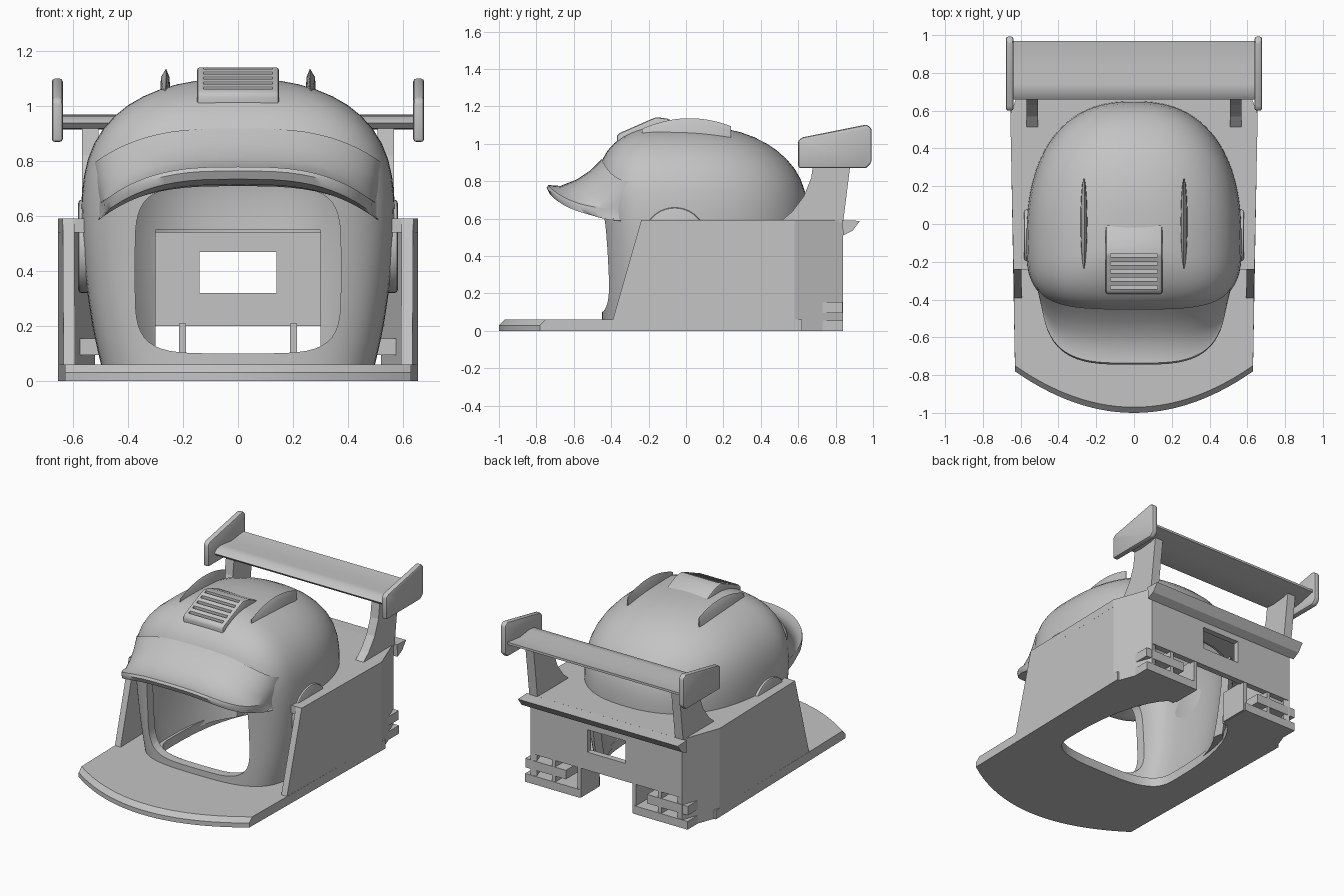
import bpy, bmesh
from math import sin, cos, pi, radians

if "Cube" in bpy.data.objects:
    bpy.data.objects.remove(bpy.data.objects["Cube"])

GREY = (0.55, 0.55, 0.55, 1)
mat = bpy.data.materials.new("plain grey")
mat.use_nodes = True
mat.diffuse_color = GREY
mat.node_tree.nodes["Principled BSDF"].inputs["Base Color"].default_value = GREY


def loft(name, rings, open_start=False):
    """Skin closed rings of equal length and cap the ends."""
    bm = bmesh.new()
    vs = [[bm.verts.new(p) for p in ring] for ring in rings]
    n = len(rings[0])
    for a, b in zip(vs, vs[1:]):
        for i in range(n):
            j = (i + 1) % n
            bm.faces.new((a[i], a[j], b[j], b[i]))
    if not open_start:
        bm.faces.new(vs[0][::-1])
    bm.faces.new(vs[-1])
    bmesh.ops.recalc_face_normals(bm, faces=bm.faces)
    me = bpy.data.meshes.new(name)
    bm.to_mesh(me)
    bm.free()
    me.materials.append(mat)
    ob = bpy.data.objects.new(name, me)
    bpy.context.collection.objects.link(ob)
    return ob


def across(name, pts, x0, x1):
    """Extrude a (y, z) profile along x."""
    return loft(name, [[(x, y, z) for y, z in pts] for x in (x0, x1)])


def upright(name, pts, z0, z1):
    """Extrude an (x, y) outline along z."""
    return loft(name, [[(x, y, z) for x, y in pts] for z in (z0, z1)])


def box(name, x0, x1, y0, y1, z0, z1):
    return upright(name, [(x0, y0), (x1, y0), (x1, y1), (x0, y1)], z0, z1)


def power(v, e):
    return (1 if v >= 0 else -1) * abs(v) ** e


def dome_ring(z, hx, yf, yb, n=48):
    """Horizontal helmet section, squarer in front than behind."""
    ring, yc = [], -0.1
    for i in range(n):
        c, s = cos(2 * pi * i / n), sin(2 * pi * i / n)
        p, a = (3.2, yc - yf) if s < 0 else (2.4, yb - yc)
        ring.append((hx * power(c, 2 / p), yc + a * power(s, 2 / p), z))
    return ring


def finish(ob, cutters=(), angle=35):
    """Cut, apply the modifiers and smooth the soft edges."""
    for c in cutters:
        c.hide_render = True
        m = ob.modifiers.new("cut", 'BOOLEAN')
        m.operation, m.solver, m.object = 'DIFFERENCE', 'EXACT', c
    bpy.context.view_layer.update()
    dg = bpy.context.evaluated_depsgraph_get()
    me = bpy.data.meshes.new_from_object(ob.evaluated_get(dg))
    ob.modifiers.clear()
    ob.data = me
    for c in cutters:
        bpy.data.objects.remove(c)
    bpy.ops.object.select_all(action='DESELECT')
    ob.select_set(True)
    bpy.context.view_layer.objects.active = ob
    bpy.ops.object.shade_smooth_by_angle(angle=radians(angle))
    return ob


def bevel(ob, width, segments=2):
    m = ob.modifiers.new("bevel", 'BEVEL')
    m.width, m.segments, m.limit_method = width, segments, 'ANGLE'


# Helmet shell: height, half width, front, back
sections = [
    (0.02, 0.49, -0.45, 0.60), (0.16, 0.525, -0.45, 0.615),
    (0.3, 0.548, -0.45, 0.63), (0.45, 0.565, -0.455, 0.645),
    (0.6, 0.575, -0.465, 0.655), (0.75, 0.567, -0.485, 0.645),
    (0.87, 0.53, -0.47, 0.59), (0.97, 0.455, -0.425, 0.49),
    (1.04, 0.35, -0.345, 0.37), (1.085, 0.22, -0.24, 0.22), (1.1, 0.1, -0.15, 0.06)]
shell = loft("helmet_shell", [dome_ring(*s) for s in sections], open_start=True)
shell.modifiers.new("soft", 'SUBSURF').levels = 1
solid = shell.modifiers.new("wall", 'SOLIDIFY')
solid.thickness, solid.offset = 0.06, -1
n = 48
face = [(0.375 * power(cos(2 * pi * i / n), 0.42), 0.405 + 0.305 * power(sin(2 * pi * i / n), 0.42))
        for i in range(n)]
face_cut = loft("face_cutter", [[(x, y, z) for x, z in face] for y in (-1, -0.15)])
finish(shell, [face_cut, box("neck_cutter", -0.3, 0.3, 0.25, 1, -0.1, 0.55)])

# Visor peak, swept around the brow with drooping ends
rings = []
for i in range(33):
    a = radians(-80 + 5 * i)
    sx, cy = power(sin(a), 0.57), cos(a) ** 0.57
    drop = 0.13 * abs(sx) ** 3
    root, tip = (0.53 * sx, -0.2 - 0.25 * cy), (0.495 * sx, -0.2 - 0.545 * cy)

    def at(t, z):
        return (root[0] + (tip[0] - root[0]) * t, root[1] + (tip[1] - root[1]) * t, z - drop)
    rings.append([at(0, 0.92), at(0.2, 0.86), at(0.45, 0.81), at(0.75, 0.775), at(0.97, 0.78),
                  at(1, 0.765), at(0.95, 0.735), at(0.6, 0.715), at(0, 0.71)])
finish(loft("visor_peak", rings), angle=50)

# Roof scoop with slots
scoop = across("roof_scoop", [(-0.37, 0.98), (-0.37, 1.045), (-0.35, 1.06), (-0.16, 1.143),
                              (-0.1, 1.135), (0, 1.09), (0, 1.0)], -0.15, 0.15)
bevel(scoop, 0.012)
slots = []
for i in range(5):
    y = -0.335 + 0.042 * i
    z = 1.06 + 0.437 * (y + 0.35)
    slots.append(box("slot_cutter", -0.125, 0.125, y - 0.009, y + 0.009, z - 0.018, z + 0.05))
finish(scoop, slots)

for s, side in ((1, "left"), (-1, "right")):
    # Roof fin
    rings = []
    for i in range(17):
        t = i / 16
        w = 0.004 + 0.018 * sin(pi * t) ** 0.6
        top = 1.06 + 0.077 * sin(pi * min(1, 0.06 + 0.82 * t)) ** 0.8
        y = -0.235 + 0.475 * t
        rings.append([(s * (0.265 - w), y, 1.0), (s * (0.265 - 0.7 * w), y, top - 0.03),
                      (s * 0.262, y, top), (s * (0.265 + 0.7 * w), y, top - 0.03),
                      (s * (0.265 + w), y, 1.0)])
    finish(loft(side + "_roof_fin", rings), angle=50)

    # Ear disc
    ear = [(-0.06 + 0.17 * cos(2 * pi * i / 40), 0.49 + 0.17 * sin(2 * pi * i / 40)) for i in range(40)]
    disc = across(side + "_ear_disc", ear, s * 0.505, s * 0.582)
    bevel(disc, 0.012)
    finish(disc)

    # Side wall, slightly wider to the back
    wall = [(-0.405, 0.01), (-0.24, 0.59), (0.58, 0.59), (0.58, 0.0), (-0.3, 0.0)]
    loft(side + "_side_wall", [[(s * (0.643 + 0.02 * y - t), y, z) for y, z in wall] for t in (0, 0.042)])

    # Chamfered rear corner
    upright(side + "_rear_corner", [(s * 0.655, 0.58), (s * 0.56, 0.84), (s * 0.52, 0.83),
                                    (s * 0.613, 0.575)], 0, 0.59)

    # Rear diffuser shelves and fins
    box(side + "_lower_shelf", s * 0.2, s * 0.6, 0.62, 0.84, 0, 0.055)
    box(side + "_upper_shelf", s * 0.3, s * 0.6, 0.68, 0.838, 0.095, 0.155)
    for k, x in enumerate((0.19, 0.38)):
        box(f"{side}_diffuser_fin_{k + 1}", s * x, s * (x + 0.025), 0.64, 0.836, 0.002, 0.21)

    # Wing strut
    across(side + "_wing_strut", [(0.5, 0.58), (0.57, 0.64), (0.63, 0.72), (0.67, 0.82), (0.685, 0.935),
                                  (0.885, 0.935), (0.87, 0.82), (0.84, 0.58)], s * 0.508, s * 0.568)

    # Wing end plate
    plate = across(side + "_wing_end_plate", [(0.6, 0.87), (0.6, 1.02), (0.625, 1.035), (0.965, 1.103),
                                              (0.992, 1.085), (0.992, 0.9), (0.965, 0.87)],
                   s * 0.638, s * 0.678)
    bevel(plate, 0.012)
    finish(plate)

# Wing blade
finish(across("wing_blade", [(0.66, 0.94), (0.69, 0.963), (0.74, 0.968), (0.84, 0.955), (0.97, 0.97),
                             (0.97, 0.955), (0.84, 0.925), (0.74, 0.915), (0.68, 0.92)], -0.645, 0.645))

# Base plate with a curved, chamfered front and a neck hole
arc = [0.63 * (-1 + i / 14) for i in range(29)]


def base_ring(z, inset):
    front = [(x, -0.78 - 0.22 * (1 - (x / 0.63) ** 2) + inset, z) for x in arc]
    return front + [(0.655, 0.62, z), (-0.655, 0.62, z)]


finish(loft("base_plate", [base_ring(0, 0), base_ring(0.03, 0), base_ring(0.06, 0.03)]),
       [loft("hole_cutter", [dome_ring(z, 0.42, -0.32, 0.72) for z in (-0.1, 0.2)])], 20)

# Rear deck around the helmet
deck = upright("deck", [(-0.638, -0.24), (0.638, -0.24), (0.655, 0.58), (0.56, 0.84),
                        (-0.56, 0.84), (-0.655, 0.58)], 0.54, 0.592)
finish(deck, [loft("deck_cutter", [dome_ring(z, 0.54, -0.44, 0.61) for z in (0.4, 0.7)])], 20)

# Rear panel with a window, and the lip above it
finish(box("rear_panel", -0.56, 0.56, 0.8, 0.84, 0.2, 0.56),
       [box("window_cutter", -0.14, 0.14, 0.7, 0.9, 0.32, 0.47)], 20)
across("rear_lip", [(0.835, 0.592), (0.93, 0.588), (0.89, 0.535), (0.84, 0.51)], -0.59, 0.59)
